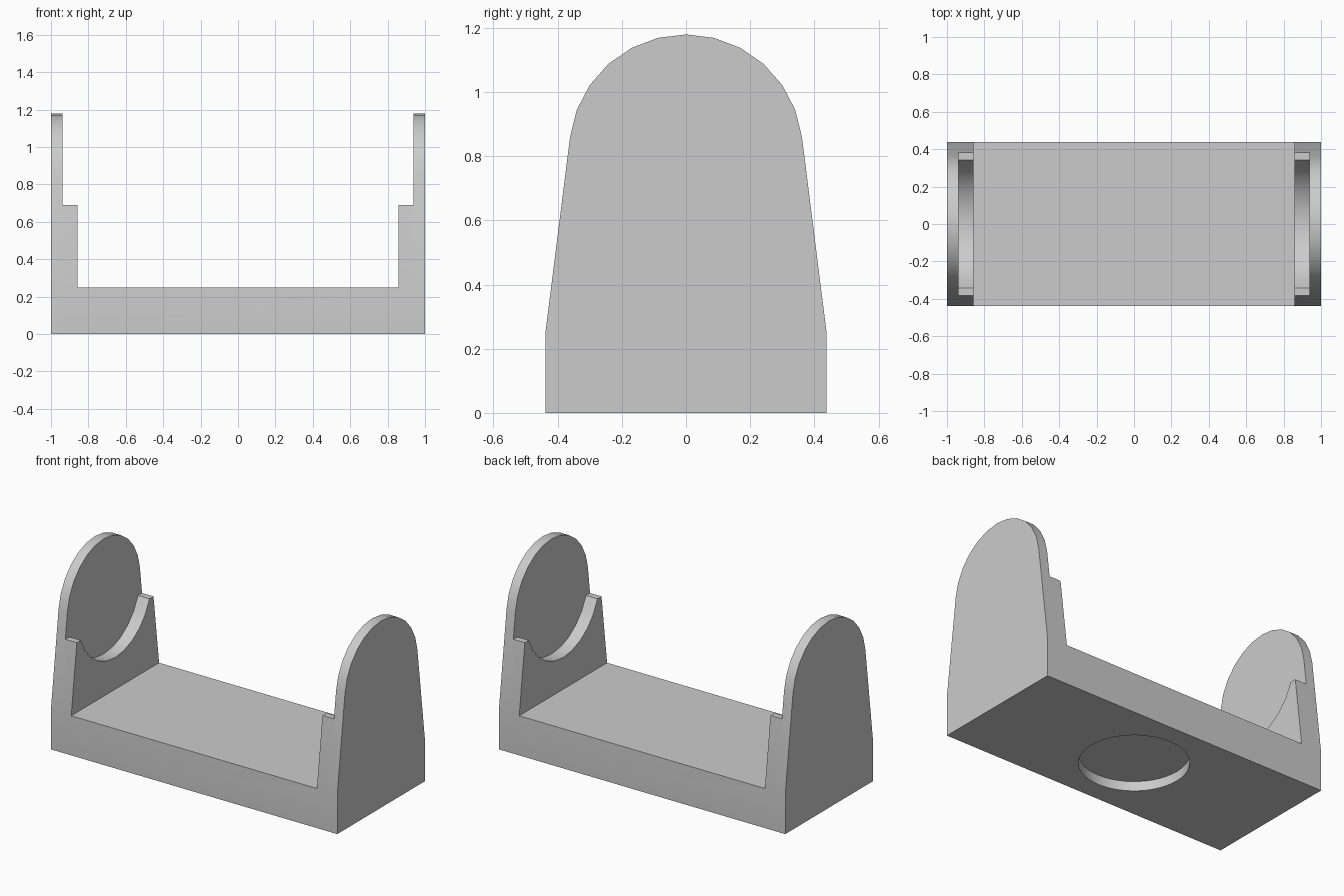
import bpy
import bmesh
from math import sin, cos, radians, tau

if "Cube" in bpy.data.objects:
    bpy.data.objects.remove(bpy.data.objects["Cube"], do_unlink=True)

SEGMENTS = 26            # sides of the full end circle
RADIUS, CENTRE_Z = 0.364, 0.815
HALF_DEPTH, FLOOR_Z, SHOULDER_Z = 0.438, 0.25, 0.69
INNER_X, PLATE_X = 0.858, 0.938

grey = bpy.data.materials.new("light grey")
grey.use_nodes = True
colour = (0.6, 0.6, 0.6, 1)
grey.diffuse_color = colour
grey.node_tree.nodes["Principled BSDF"].inputs["Base Color"].default_value = colour


def arc(first, last):
    """Points of the end circle, counted from its top."""
    return [(RADIUS * sin(tau * i / SEGMENTS), CENTRE_Z + RADIUS * cos(tau * i / SEGMENTS))
            for i in range(first, last + 1)]


def extrude_x(name, profile, half_x):
    """Extrude a (y, z) profile from -half_x to half_x."""
    bm = bmesh.new()
    face = bm.faces.new([bm.verts.new((-half_x, y, z)) for y, z in profile])
    new = bmesh.ops.extrude_face_region(bm, geom=[face])["geom"]
    bmesh.ops.translate(bm, vec=(2 * half_x, 0, 0),
                        verts=[v for v in new if isinstance(v, bmesh.types.BMVert)])
    bmesh.ops.recalc_face_normals(bm, faces=bm.faces)
    mesh = bpy.data.meshes.new(name)
    bm.to_mesh(mesh)
    bm.free()
    obj = bpy.data.objects.new(name, mesh)
    bpy.context.collection.objects.link(obj)
    return obj


def cut(body, cutter):
    """Subtract the cutter and discard it."""
    cutter.hide_render = True
    mod = body.modifiers.new("cut", "BOOLEAN")
    mod.operation, mod.solver, mod.object = "DIFFERENCE", "EXACT", cutter
    bpy.context.view_layer.objects.active = body
    bpy.ops.object.modifier_apply(modifier=mod.name)
    bpy.data.objects.remove(cutter, do_unlink=True)


# Full-length body with tapered sides and a rounded top
cradle = extrude_x("cradle_stand",
                   [(-HALF_DEPTH, 0), (-HALF_DEPTH, FLOOR_Z)] + arc(-6, 6)
                   + [(HALF_DEPTH, FLOOR_Z), (HALF_DEPTH, 0)], 1)
cradle.data.materials.append(grey)

# Open tray between the uprights
tray = extrude_x("tray_cutter", [(-1, FLOOR_Z), (-1, 2), (1, 2), (1, FLOOR_Z)], INNER_X)
cut(cradle, tray)

# Round seats with flat shoulders, leaving thin end plates
seat = extrude_x("seat_cutter",
                 [(-1, SHOULDER_Z), (-1, 2), (1, 2), (1, SHOULDER_Z), (0.343, SHOULDER_Z)]
                 + arc(8, 18) + [(-0.343, SHOULDER_Z)], PLATE_X)
cut(cradle, seat)

# Shallow round recess in the underside
bpy.ops.mesh.primitive_cylinder_add(vertices=48, radius=0.312, depth=0.12)
cut(cradle, bpy.context.object)

# Smooth curves, sharp edges
bpy.ops.object.select_all(action="DESELECT")
cradle.select_set(True)
bpy.context.view_layer.objects.active = cradle
bpy.ops.object.shade_smooth_by_angle(angle=radians(30))
